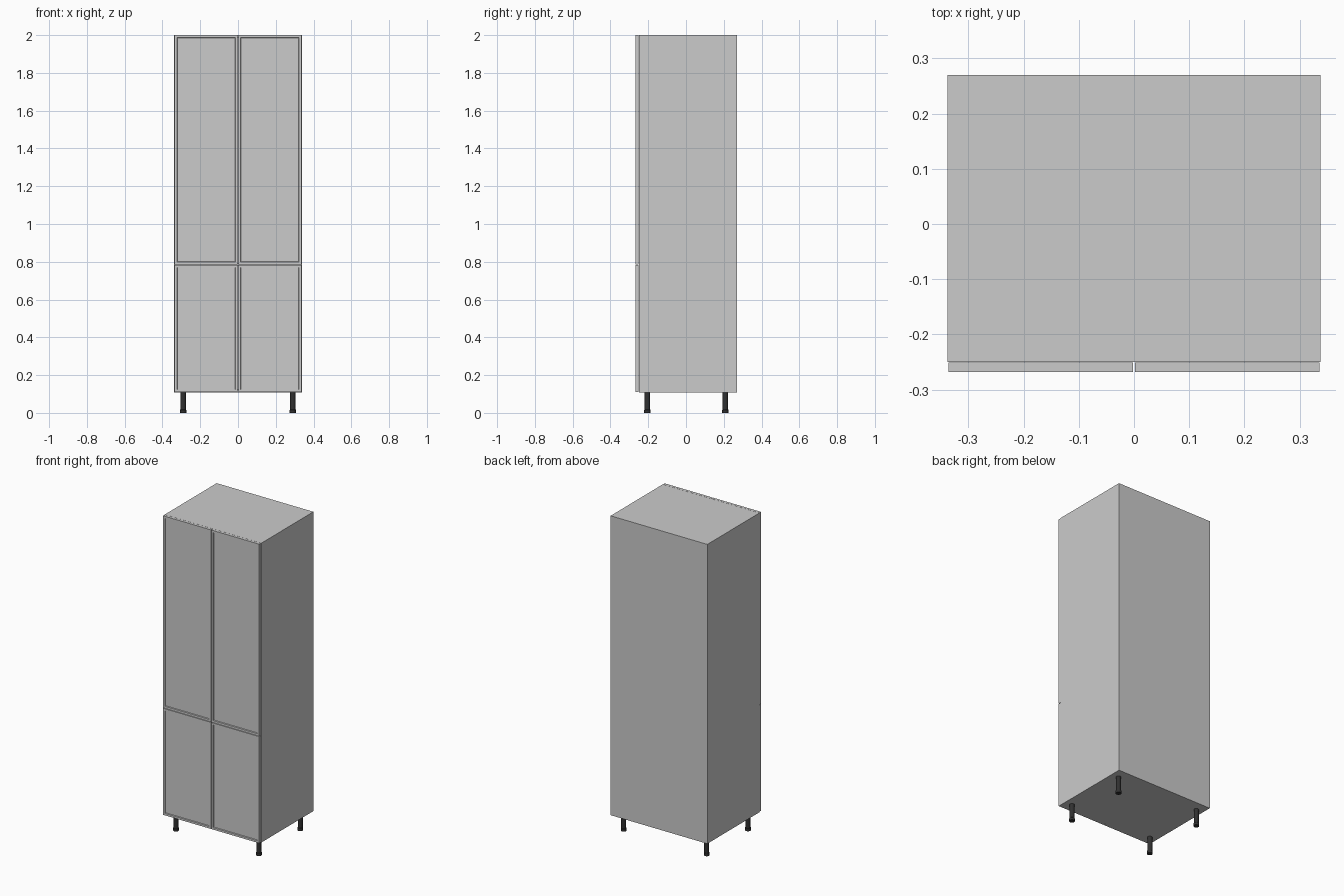
import bpy, bmesh
from mathutils import Vector

if "Cube" in bpy.data.objects:
    bpy.data.objects.remove(bpy.data.objects["Cube"])

W, Z0, Z1 = 0.338, 0.108, 2.0      # half width, carcass bottom and top
FRONT, CARCASS, BACK = -0.268, -0.25, 0.27
T = 0.016                          # board thickness


def finish(name, bm):
    bmesh.ops.recalc_face_normals(bm, faces=bm.faces)
    mesh = bpy.data.meshes.new(name)
    bm.to_mesh(mesh)
    bm.free()
    obj = bpy.data.objects.new(name, mesh)
    bpy.context.collection.objects.link(obj)
    return obj


def box_bm(lo, hi):
    bm = bmesh.new()
    lo, hi = Vector(lo), Vector(hi)
    bmesh.ops.create_cube(bm, size=1)
    for v in bm.verts:
        v.co = (lo + hi) / 2 + v.co * (hi - lo)
    return bm


def board(name, lo, hi):
    return finish(name, box_bm(lo, hi))


def door(name, x0, x1, z0, z1):
    # Slab with a narrow frame around a slightly recessed panel
    bm = box_bm((x0, FRONT, z0), (x1, CARCASS - 0.001, z1))
    bm.normal_update()
    face = min(bm.faces, key=lambda f: f.calc_center_median().y)
    bmesh.ops.inset_region(bm, faces=[face], thickness=0.018)
    bmesh.ops.inset_region(bm, faces=[face], thickness=0.003)
    for v in face.verts:
        v.co.y += 0.005
    return finish(name, bm)


# Carcass boards
BY = BACK - 0.004
for side, s in (("left", -1), ("right", 1)):
    xa, xb = sorted((s * W, s * (W - T)))
    board(side + "_side_panel", (xa, CARCASS, Z0), (xb, BY, Z1))
inner = W - T
board("top_panel", (-inner, CARCASS, Z1 - T), (inner, BY, Z1))
board("bottom_panel", (-inner, CARCASS, Z0), (inner, BY, Z0 + T))
board("middle_shelf", (-inner, CARCASS, 0.777), (inner, BY, 0.793))
board("back_panel", (-W, BY, Z0), (W, BACK, Z1))

# Four doors with thin gaps between them
for level, z0, z1 in (("lower", 0.110, 0.7835), ("upper", 0.7865, Z1)):
    door(level + "_left_door", -0.336, -0.0015, z0, z1)
    door(level + "_right_door", 0.0015, 0.336, z0, z1)

# Round black legs with a slightly stepped foot
black = bpy.data.materials.new("black_plastic")
black.diffuse_color = (0.03, 0.03, 0.03, 1)
black.use_nodes = True
black.node_tree.nodes["Principled BSDF"].inputs["Base Color"].default_value = black.diffuse_color
profile = [(0.0145, Z0), (0.0145, 0.018), (0.0165, 0.016), (0.0165, 0.0)]
for end, y in (("front", -0.205), ("back", 0.208)):
    for side, x in (("left", -0.29), ("right", 0.29)):
        bm = bmesh.new()
        vs = [bm.verts.new((x + r, y, z)) for r, z in [(0, Z0)] + profile + [(0, 0)]]
        es = [bm.edges.new(p) for p in zip(vs, vs[1:])]
        bmesh.ops.spin(bm, geom=vs + es, cent=(x, y, 0), axis=(0, 0, 1),
                       angle=6.283185307, steps=24)
        bmesh.ops.remove_doubles(bm, verts=bm.verts, dist=1e-4)
        leg = finish(f"{end}_{side}_leg", bm)
        leg.data.materials.append(black)
        bpy.ops.object.select_all(action='DESELECT')
        leg.select_set(True)
        bpy.context.view_layer.objects.active = leg
        bpy.ops.object.shade_smooth_by_angle()
